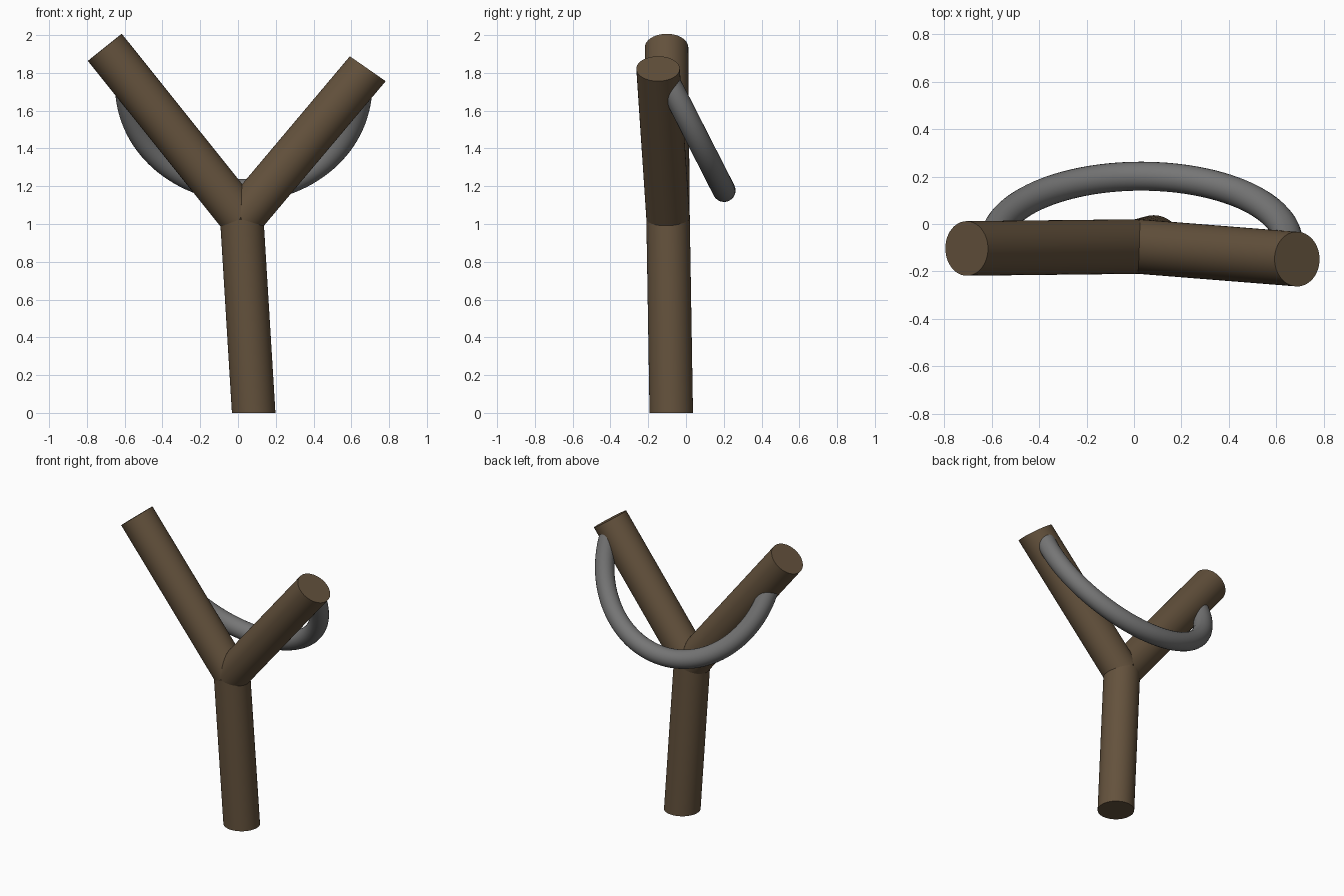
import bpy, bmesh, math
from mathutils import Vector

if "Cube" in bpy.data.objects:
    bpy.data.objects.remove(bpy.data.objects["Cube"])

SIDES = 48


def material(name, rgb):
    m = bpy.data.materials.new(name)
    m.diffuse_color = (*rgb, 1)
    m.use_nodes = True
    m.node_tree.nodes["Principled BSDF"].inputs["Base Color"].default_value = m.diffuse_color
    return m


wood = material("brown wood", (0.127, 0.084, 0.046))
rubber = material("grey rubber", (0.18, 0.18, 0.18))


def finish(name, bm, mat):
    bmesh.ops.recalc_face_normals(bm, faces=bm.faces)
    me = bpy.data.meshes.new(name)
    bm.to_mesh(me)
    bm.free()
    ob = bpy.data.objects.new(name, me)
    bpy.context.collection.objects.link(ob)
    me.materials.append(mat)
    bpy.ops.object.select_all(action='DESELECT')
    ob.select_set(True)
    bpy.context.view_layer.objects.active = ob
    bpy.ops.object.shade_smooth_by_angle(angle=math.radians(35))
    return ob


def skin(bm, rings):
    """Bridge a list of rings and cap both ends."""
    rings = [[bm.verts.new(p) for p in r] for r in rings]
    n = len(rings[0])
    for a, b in zip(rings, rings[1:]):
        for i in range(n):
            j = (i + 1) % n
            bm.faces.new((a[i], a[j], b[j], b[i]))
    bm.faces.new(rings[0])
    bm.faces.new(rings[-1])


# Wooden Y frame: three round limbs mitred together at the fork
fork = Vector((0.02, -0.095, 1.03))
R = 0.115
limbs = {  # end centre, end cap normal (None = square cut)
    "handle": (Vector((0.083, -0.078, 0)), Vector((0, 0, -1))),
    "left_arm": (Vector((-0.705, -0.103, 1.935)), None),
    "right_arm": (Vector((0.687, -0.148, 1.822)), Vector((0.57, 0, 0.82))),
}
dirs = {k: (e - fork).normalized() for k, (e, _) in limbs.items()}
for name, (end, normal) in limbs.items():
    d = dirs[name]
    normal = normal or d
    others = [o for k, o in dirs.items() if k != name]
    u = (Vector((0, 1, 0)) - d * d.y).normalized()
    v = d.cross(u)
    start_ring, end_ring = [], []
    for i in range(SIDES):
        a = math.tau * i / SIDES
        off = (u * math.cos(a) + v * math.sin(a)) * R
        # start on the nearer bisecting plane between neighbouring limbs
        t0 = max(off.dot(o) / (1 - d.dot(o)) for o in others)
        t1 = (end - fork - off).dot(normal) / d.dot(normal)
        start_ring.append(fork + off + d * t0)
        end_ring.append(fork + off + d * t1)
    bm = bmesh.new()
    skin(bm, [start_ring, end_ring])
    finish(name, bm, wood)

# Rubber band: half ring sagging backwards between the arms
centre = Vector((0.03, -0.08, 1.73))
side = Vector((1, 0, 0))
down = Vector((0, 0.454, -0.891)).normalized()
across = side.cross(down)
rings = []
first, last, steps = math.radians(-5), math.radians(185), 64
for s in range(steps + 1):
    a = first + (last - first) * s / steps
    out = side * math.cos(a) + down * math.sin(a)
    rings.append([centre + out * (0.62 + 0.061 * math.cos(math.tau * i / 24))
                  + across * 0.061 * math.sin(math.tau * i / 24) for i in range(24)])
bm = bmesh.new()
skin(bm, rings)
finish("rubber_band", bm, rubber)
